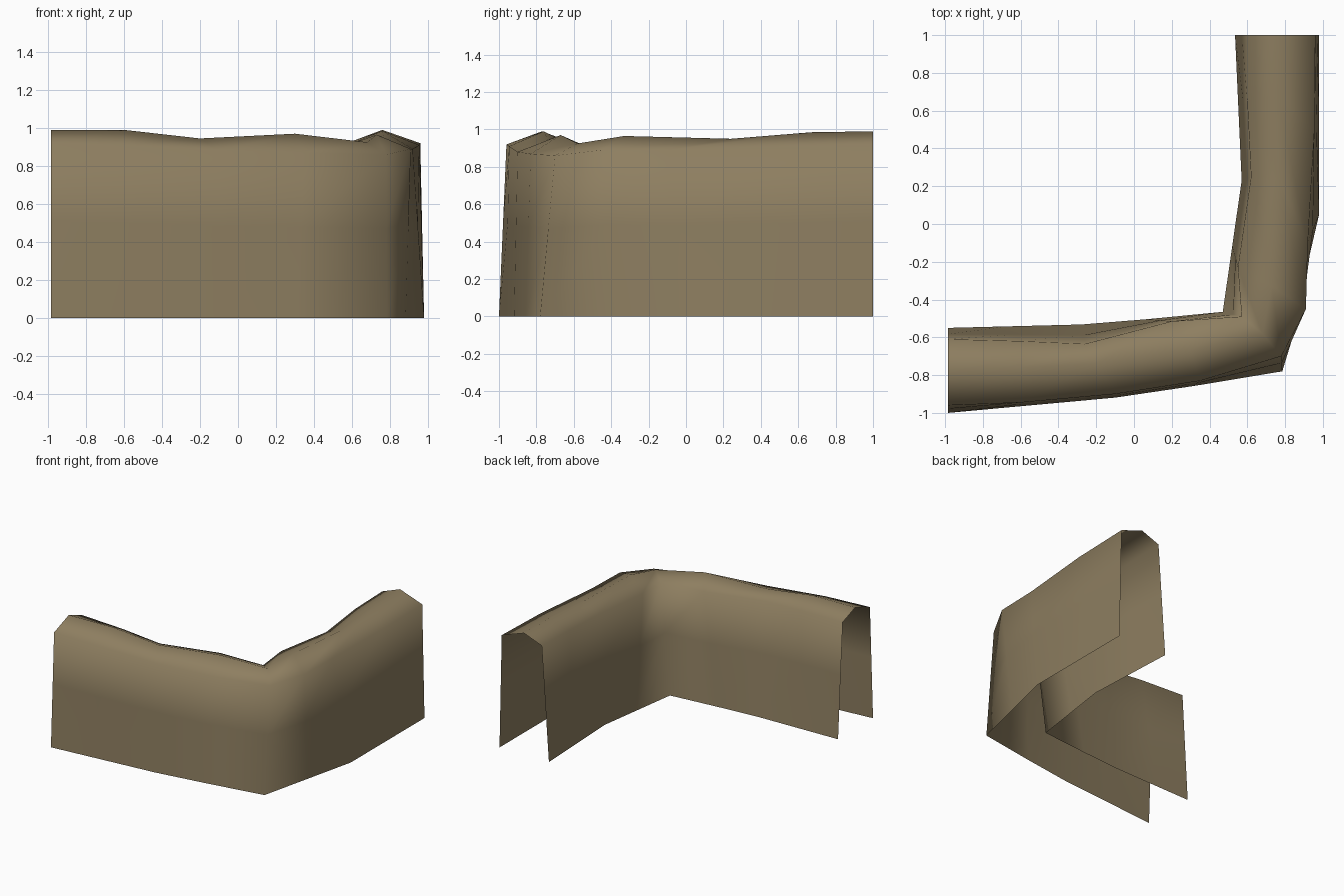
import bpy, bmesh
from mathutils import Vector

if "Cube" in bpy.data.objects:
    bpy.data.objects.remove(bpy.data.objects["Cube"])

V = lambda pts: [Vector(p) for p in pts]


def leg(a, m, b, ts):
    """Points along a two-piece line a-m-b, with m at t = 0.5."""
    a, m, b = V((a, m, b))
    return [a.lerp(m, t * 2) if t <= .5 else m.lerp(b, t * 2 - 1) for t in ts]


# Bottom edges: nine stations from the left end, round the corner, to the back end
first, second = (0, .2, .45, .7), (0, .25, .5, .77, 1)
outer_base = (leg((-.985, -1, 0), (0, -.91, 0), (.785, -.78, 0), first)
              + leg((.785, -.78, 0), (.98, .05, 0), (.98, 1, 0), second))
inner_base = (leg((-.985, -.55, 0), (-.2, -.53, 0), (.47, -.465, 0), first)
              + leg((.47, -.465, 0), (.57, .23, 0), (.535, 1, 0), second))

# Upper rows of the wall
outer_shoulder = V([(-.985, -.96, .92), (-.6, -.945, .91), (-.1, -.9, .88),
                    (.35, -.83, .87), (.78, -.70, .86), (.91, -.45, .89),
                    (.92, -.1, .89), (.955, .5, .91), (.96, 1, .92)])
crest = V([(-.985, -.77, .99), (-.6, -.76, .99), (-.2, -.74, .945),
           (.3, -.67, .97), (.68, -.58, .925), (.73, -.33, .965),
           (.77, .24, .95), (.76, .67, .985), (.76, 1, .99)])
inner_shoulder = V([(-.985, -.61, .93), (-.6, -.62, .92), (-.26, -.635, .90),
                    (.2, -.515, .90), (.57, -.49, .89), (.55, -.23, .90),
                    (.62, .25, .89), (.6, .65, .92), (.6, 1, .93)])


def middle(base, top):
    return [p.lerp(q, .55) for p, q in zip(base, top)]


rows = [outer_base, middle(outer_base, outer_shoulder), outer_shoulder, crest,
        inner_shoulder, middle(inner_base, inner_shoulder), inner_base]

# Loft the open shell through the rows
bm = bmesh.new()
grid = [[bm.verts.new(p) for p in row] for row in rows]
for r0, r1 in zip(grid, grid[1:]):
    for i in range(len(r0) - 1):
        f = bm.faces.new((r0[i], r0[i + 1], r1[i + 1], r1[i]))
        f.smooth = True
mesh = bpy.data.meshes.new("corner_wall")
bm.to_mesh(mesh)
bm.free()

wall = bpy.data.objects.new("corner_wall", mesh)
bpy.context.collection.objects.link(wall)
mat = bpy.data.materials.new("earth tan")
mat.diffuse_color = (.27, .21, .118, 1)
mat.use_nodes = True
mat.node_tree.nodes["Principled BSDF"].inputs["Base Color"].default_value = mat.diffuse_color
mesh.materials.append(mat)
